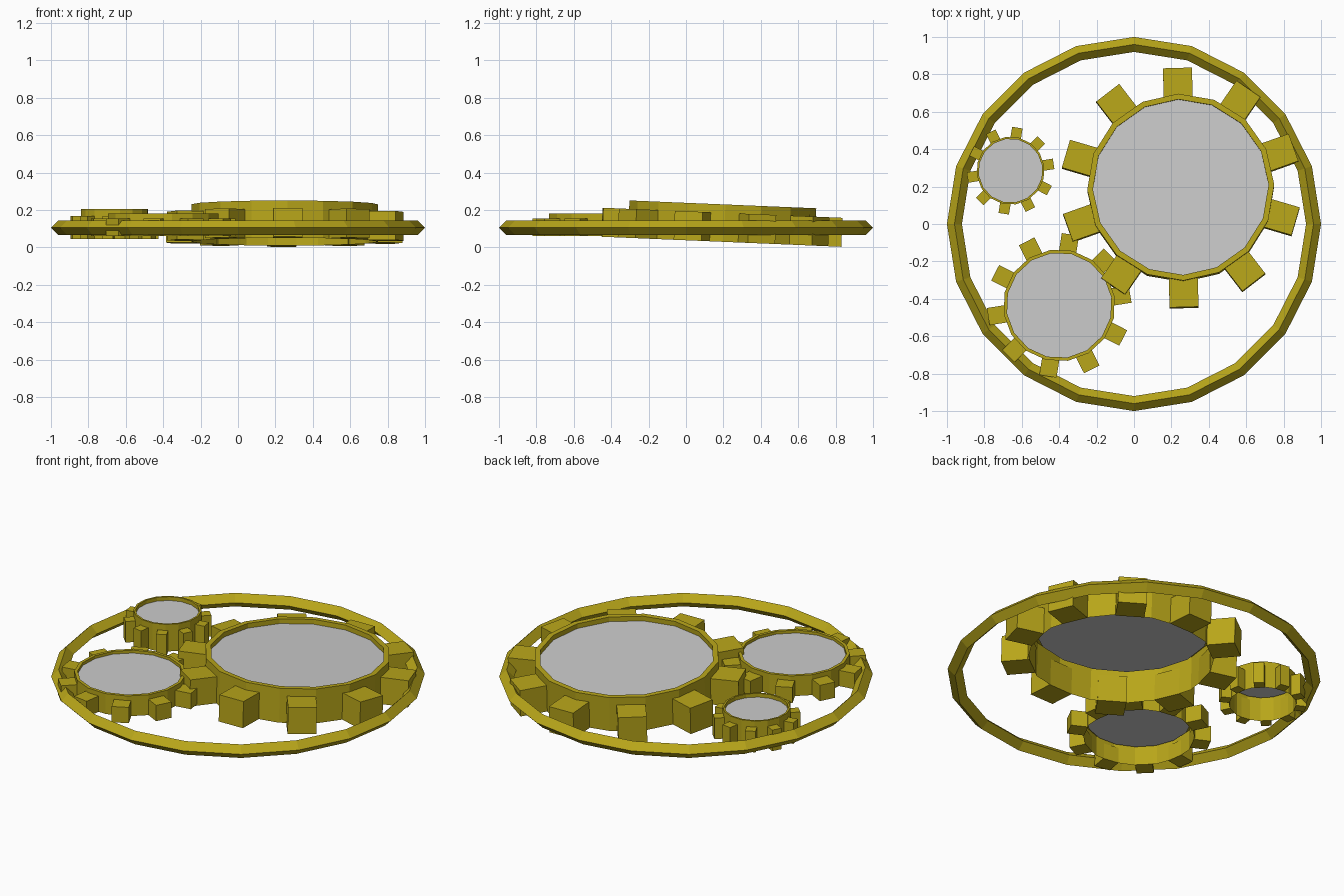
import bpy, bmesh, math
from mathutils import Matrix, Vector

if "Cube" in bpy.data.objects:
    bpy.data.objects.remove(bpy.data.objects["Cube"])

brass = bpy.data.materials.new("olive_brass")
brass.diffuse_color = (0.48, 0.38, 0.01, 1)
brass.use_nodes = True
brass.node_tree.nodes["Principled BSDF"].inputs["Base Color"].default_value = brass.diffuse_color


def finish(name, bm, mat=None):
    me = bpy.data.meshes.new(name)
    bm.to_mesh(me)
    bm.free()
    if mat:
        me.materials.append(mat)
    ob = bpy.data.objects.new(name, me)
    bpy.context.collection.objects.link(ob)
    return ob


def lathe(bm, profile, sides, phase=0.0, closed=False):
    """Revolve (radius, z) points round z as flat faces."""
    loops = []
    for r, z in profile:
        loops.append([bm.verts.new((r * math.cos(phase + i * math.tau / sides),
                                    r * math.sin(phase + i * math.tau / sides), z))
                      for i in range(sides)])
    pairs = list(zip(loops, loops[1:]))
    if closed:
        pairs.append((loops[-1], loops[0]))
    for a, b in pairs:
        for i in range(sides):
            j = (i + 1) % sides
            bm.faces.new((a[i], a[j], b[j], b[i]))


def gear(name, radius, height, loc, phase, tilt=0.0, teeth=10, sides=16):
    place = Matrix.Translation(loc) @ Matrix.Rotation(math.radians(tilt), 4, 'X')
    ph = math.radians(phase)
    inner, recess = radius * 0.94, height * 0.14
    top = height / 2

    # open-bottomed rim with a lip turned in at the top
    bm = bmesh.new()
    lathe(bm, [(radius, -top), (radius, top), (inner, top), (inner, top - recess)], sides, ph)
    finish(name + "_rim", bm, brass).matrix_world = place

    # block teeth, flush with the bottom of the rim
    bm = bmesh.new()
    size = radius * 0.31
    tall = height * 0.775
    for i in range(teeth):
        m = (Matrix.Rotation(ph + i * math.tau / teeth, 4, 'Z')
             @ Matrix.Translation((radius * 1.125, 0, tall / 2 - top))
             @ Matrix.Diagonal((size, size, tall, 1)))
        bmesh.ops.create_cube(bm, size=1, matrix=m)
    finish(name + "_teeth", bm, brass).matrix_world = place

    # grey web plate sunk below the lip
    bm = bmesh.new()
    bm.faces.new([bm.verts.new((inner * math.cos(ph + i * math.tau / sides),
                                inner * math.sin(ph + i * math.tau / sides), top - recess))
                  for i in range(sides)])
    finish(name + "_plate", bm).matrix_world = place


# outer hoop with a diamond section
bm = bmesh.new()
lathe(bm, [(1.0, 0.105), (0.96, 0.145), (0.92, 0.105), (0.96, 0.065)], 20, closed=True)
finish("outer_hoop", bm, brass)

gear("large_gear", 0.50, 0.20, Vector((0.25, 0.193, 0.13)), 91.6, tilt=-2.4)
gear("medium_gear", 0.30, 0.12, Vector((-0.40, -0.435, 0.122)), 9)
gear("small_gear", 0.182, 0.16, Vector((-0.66, 0.285, 0.125)), 9)
